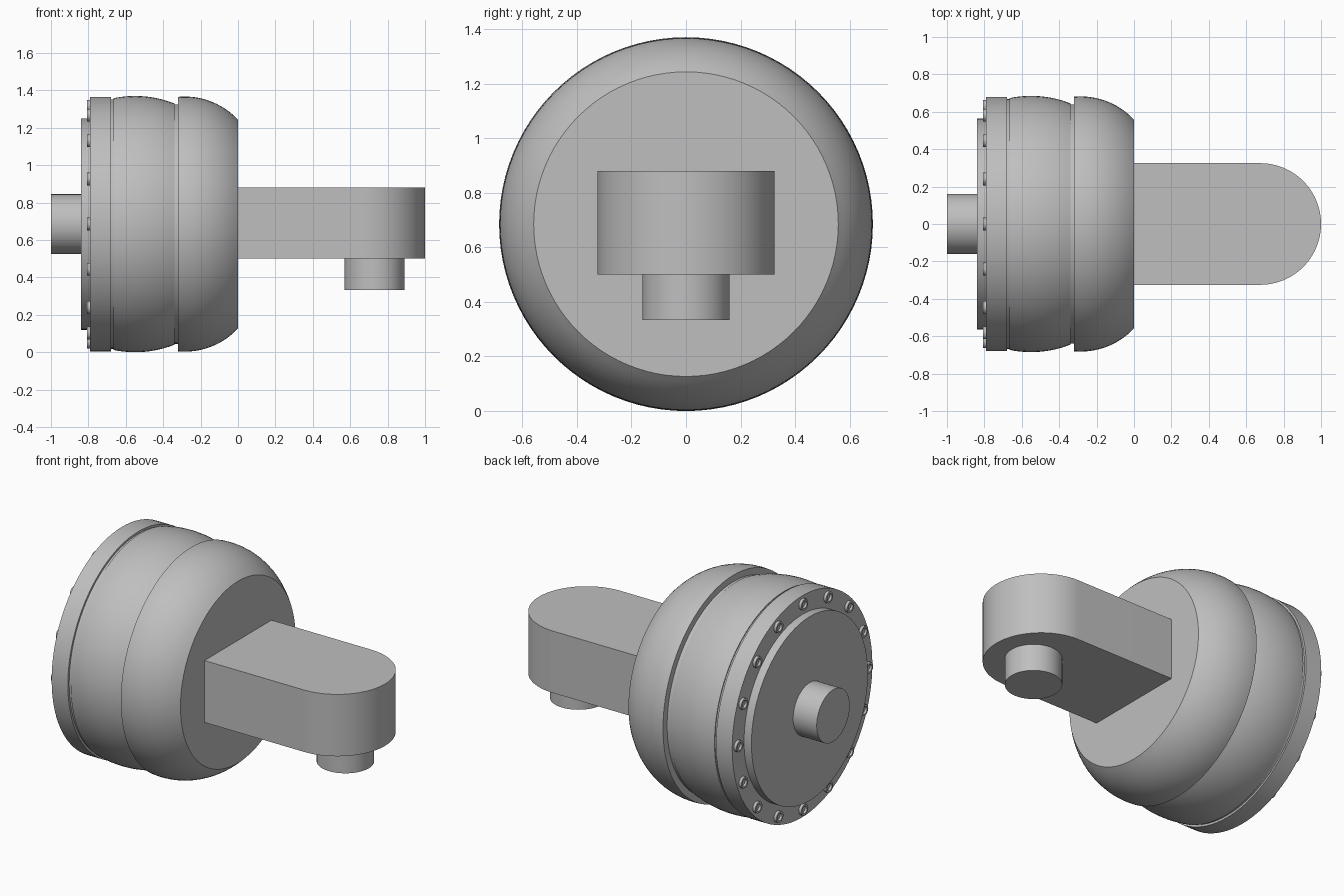
import bpy
import bmesh
from math import sqrt, sin, cos, pi, radians
from mathutils import Matrix, Vector

cube = bpy.data.objects.get("Cube")
if cube:
    bpy.data.objects.remove(cube, do_unlink=True)

AXIS_Z = 0.685          # height of the housing's axis
SEGMENTS = 96

metal = bpy.data.materials.new("grey metal")
metal.use_nodes = True
GREY = (0.52, 0.52, 0.52, 1)
metal.diffuse_color = GREY
metal.node_tree.nodes["Principled BSDF"].inputs["Base Color"].default_value = GREY


def finish(name, bm):
    """Turn a bmesh into a smooth-shaded object with sharp edges kept."""
    bmesh.ops.recalc_face_normals(bm, faces=bm.faces)
    mesh = bpy.data.meshes.new(name)
    bm.to_mesh(mesh)
    bm.free()
    mesh.materials.append(metal)
    obj = bpy.data.objects.new(name, mesh)
    bpy.context.collection.objects.link(obj)
    bpy.ops.object.select_all(action="DESELECT")
    obj.select_set(True)
    bpy.context.view_layer.objects.active = obj
    bpy.ops.object.shade_smooth_by_angle(angle=radians(25))
    return obj


def lathe(name, profile, origin, axis="X", steps=SEGMENTS):
    """Revolve (position along axis, radius) points around the X or Z axis."""
    bm = bmesh.new()
    along = Vector((1, 0, 0)) if axis == "X" else Vector((0, 0, 1))
    out = Vector((0, 1, 0))
    verts = [bm.verts.new(along * p + out * r) for p, r in profile]
    edges = [bm.edges.new(pair) for pair in zip(verts, verts[1:])]
    bmesh.ops.spin(bm, geom=verts + edges, cent=(0, 0, 0), axis=along,
                   angle=2 * pi, steps=steps, use_merge=True)
    bmesh.ops.remove_doubles(bm, verts=bm.verts, dist=0.0001)
    bmesh.ops.transform(bm, matrix=Matrix.Translation(origin), verts=bm.verts)
    return finish(name, bm)


def rod(name, start, end, radius, origin, axis="X"):
    return lathe(name, [(start, 0), (start, radius), (end, radius), (end, 0)],
                 origin, axis)


def arc(start, end, peak, top, bend, count=14):
    """Points of a circular bulge whose highest point is (peak, top)."""
    xs = [start + (end - start) * i / count for i in range(count + 1)]
    return [(x, top - bend + sqrt(bend ** 2 - (x - peak) ** 2)) for x in xs]


# Housing: flange, narrow groove, bulging drum, step and rounded dome
centre = (0, 0, AXIS_Z)
profile = [(-0.79, 0), (-0.79, 0.68), (-0.68, 0.68), (-0.68, 0.667), (-0.665, 0.667)]
profile += arc(-0.665, -0.34, -0.55, 0.685, 0.57)
profile += [(-0.34, 0.64), (-0.32, 0.64)]
profile += arc(-0.32, 0, -0.285, 0.682, 0.39)
profile += [(0, 0)]
lathe("housing", profile, centre)

# Raised cover plate and the shaft leaving it
rod("cover_plate", -0.84, -0.78, 0.565, centre)
rod("drive_shaft", -1.0, -0.83, 0.16, centre)

# Ring of hollow-headed bolts on the flange
BOLTS = 16
bolt = [(-0.785, 0.034), (-0.807, 0.034), (-0.807, 0.022), (-0.793, 0.022), (-0.793, 0)]
for i in range(BOLTS):
    a = 2 * pi * i / BOLTS
    lathe(f"flange_bolt_{i + 1}", bolt,
          (0, 0.63 * cos(a), AXIS_Z + 0.63 * sin(a)), steps=20)

# Arm: straight bar with a half-round end
HALF, BOTTOM, TOP = 0.325, 0.5, 0.88
bm = bmesh.new()
outline = [(-0.04, HALF), (-0.04, -HALF)]
for i in range(49):
    a = -pi / 2 + pi * i / 48
    outline.append((1 - HALF + HALF * cos(a), HALF * sin(a)))
base = bm.faces.new([bm.verts.new((x, y, BOTTOM)) for x, y in outline])
top = bmesh.ops.extrude_face_region(bm, geom=[base], use_keep_orig=True)["geom"]
bmesh.ops.translate(bm, vec=(0, 0, TOP - BOTTOM),
                    verts=[v for v in top if isinstance(v, bmesh.types.BMVert)])
finish("arm", bm)

# Pin hanging below the arm's end
rod("arm_pin", 0.333, 0.51, 0.16, (0.73, 0, 0), "Z")
